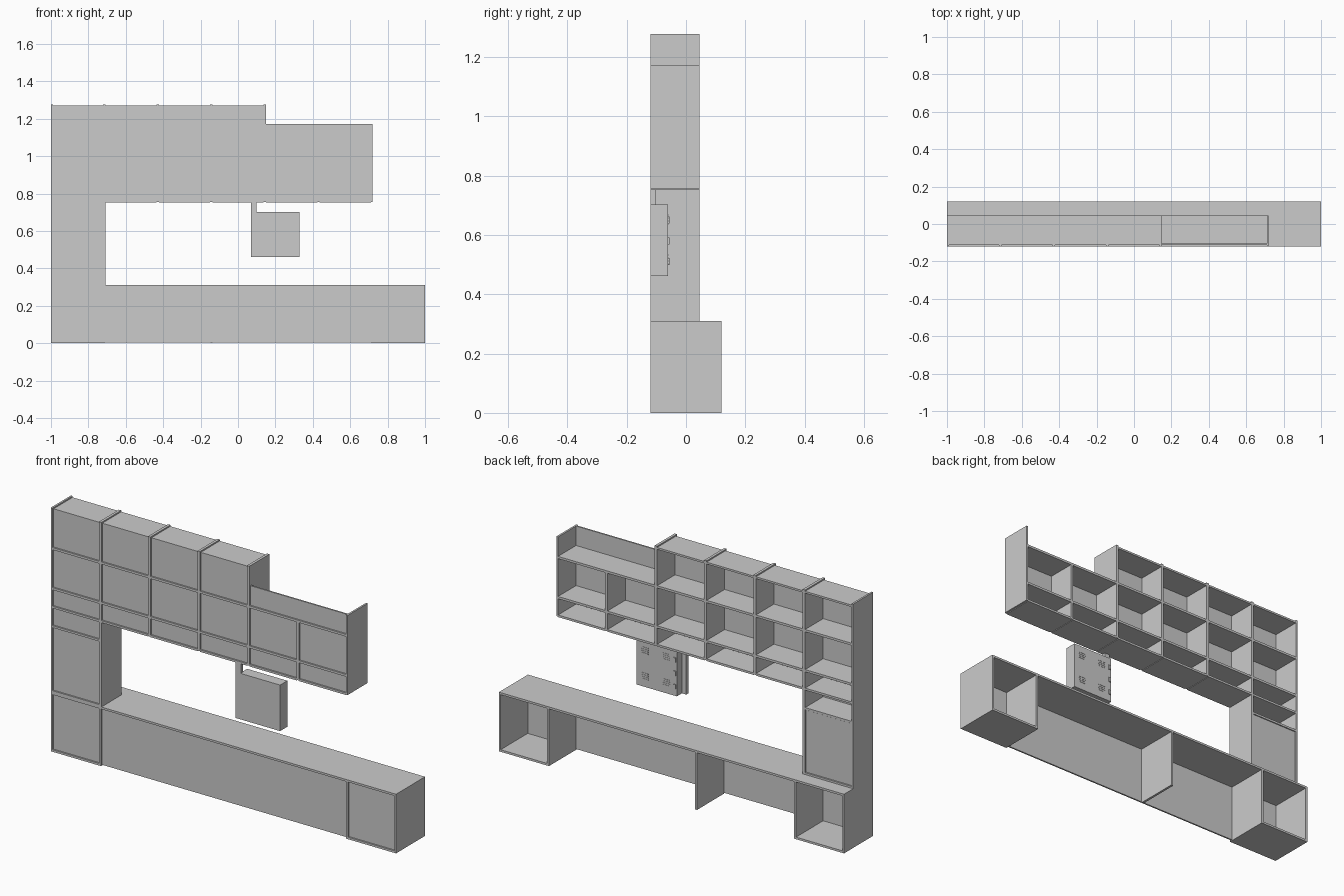
import bpy, bmesh

F, B, U = -0.12, 0.12, 0.045      # front face, base rear, upper-cabinet rear
P0, P1 = -0.112, -0.104           # thin closing panels, slightly recessed


def boxes(name, items):
    """One object from a list of (x0, x1, y0, y1, z0, z1) boxes."""
    bm = bmesh.new()
    for x0, x1, y0, y1, z0, z1 in items:
        vs = bmesh.ops.create_cube(bm, size=1)['verts']
        for v in vs:
            v.co.x = x1 if v.co.x > 0 else x0
            v.co.y = y1 if v.co.y > 0 else y0
            v.co.z = z1 if v.co.z > 0 else z0
    me = bpy.data.meshes.new(name)
    bm.to_mesh(me)
    bm.free()
    ob = bpy.data.objects.new(name, me)
    bpy.context.collection.objects.link(ob)
    return ob


# Base bench: counter, uprights, floors of the end boxes, closing panels
boxes("counter_top", [(-1, 1, F, B, 0.299, 0.31)])
boxes("base_uprights", [(a, b, F, B, 0, 0.299) for a, b in
      [(-1, -0.99), (-0.722, -0.71), (0.71, 0.722), (0.99, 1)]])
boxes("base_middle_divider", [(-0.148, -0.136, P1, B, 0, 0.299)])
boxes("base_floors", [(a, b, F, B, 0, 0.011) for a, b in
      [(-0.99, -0.722), (0.722, 0.99)]])
boxes("base_panels", [(a, b, P0, P1, z, 0.299) for a, b, z in
      [(-0.99, -0.722, 0.011), (-0.71, 0.71, 0.004), (0.722, 0.99, 0.011)]])

# Upper shelving uprights: (x0, x1, bottom, top)
uprights = [(-1, -0.99, 0.31, 1.277), (-0.722, -0.708, 0.31, 1.277),
            (0.136, 0.15, 0.755, 1.277), (0.424, 0.437, 0.755, 1.06),
            (0.71, 0.72, 0.755, 1.172)]
uprights += [(c - 0.007, c + 0.007, 0.755, 1.277) for c in (-0.43, -0.144)]
boxes("upper_uprights", [(a, b, F, U, z0, z1) for a, b, z0, z1 in uprights])

# Shelves, each running between two uprights
cols = [(-0.99, -0.722), (-0.708, -0.437), (-0.423, -0.151), (-0.137, 0.136),
        (0.15, 0.424), (0.437, 0.71)]
shelves = [(a, b, F, U, z, z + 0.012) for a, b in cols[:4] for z in (0.848, 1.058)]
shelves += [(0.15, 0.71, F, U, 1.058, 1.07)]
shelves += [(a, b, F, U, 0.848, 0.86) for a, b in cols[4:]]
shelves += [(a, b, F, U, 0.752, 0.763) for a, b in cols]
shelves += [(-0.99, -0.722, F, U, 0.65, 0.661)]
boxes("upper_shelves", shelves)
boxes("upper_tops", [(a, b, P0, U, 1.26, 1.27) for a, b in cols[:4]])

# Closing panels behind the shelving
panels = [(a, b, P0, P1, 0.763, 1.26) for a, b in cols[:4]]
panels += [(a, b, P0, P1, 0.763, 1.058) for a, b in cols[4:]]
panels += [(0.15, 0.71, P0, P1, 1.07, 1.172), (-0.99, -0.722, P0, P1, 0.31, 0.752)]
boxes("upper_panels", panels)

# Closed compartment at the foot of the tall column
boxes("column_floor", [(-0.99, -0.722, F, U, 0.31, 0.32)])
boxes("column_door", [(-0.988, -0.724, 0.032, 0.042, 0.323, 0.648)])

# Hanging control box with bracket, vents and side latches
boxes("control_bracket", [(0.07, 0.1, F, -0.102, 0.70, 0.755)])
boxes("control_back_plate", [(0.07, 0.328, F, -0.102, 0.461, 0.702)])
boxes("control_body", [(0.095, 0.328, -0.102, -0.06, 0.461, 0.702)])
boxes("control_vents", [(x, x + 0.04, -0.061, -0.0585, z + i * 0.01, z + i * 0.01 + 0.004)
      for x in (0.135, 0.26) for z in (0.5, 0.635) for i in range(4)])
boxes("control_latches", [(0.1, 0.112, -0.061, -0.055, z - 0.012, z + 0.012)
      for z in (0.51, 0.58, 0.65)])
